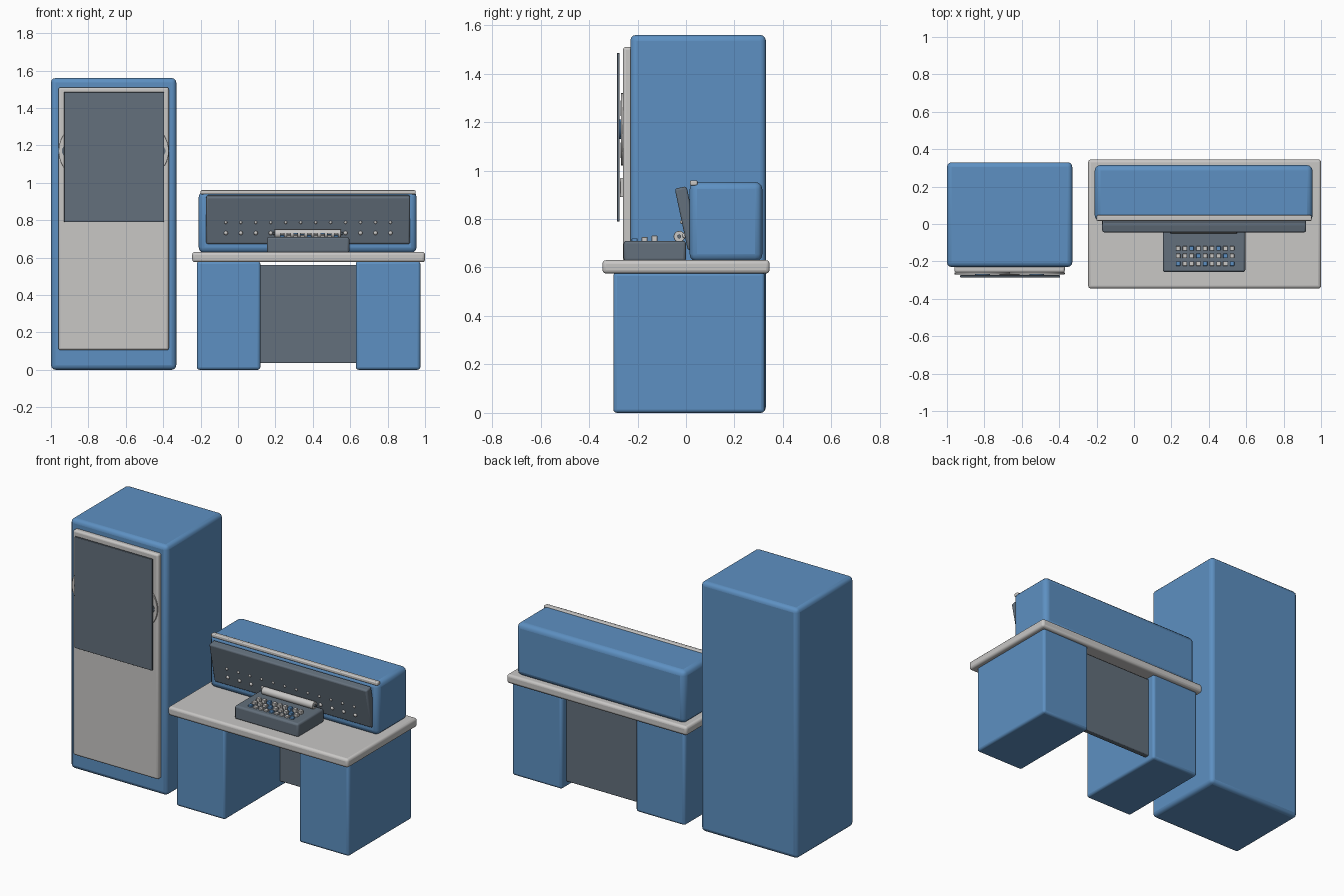
import bpy
import math
from mathutils import Vector

cube = bpy.data.objects.get("Cube")
if cube:
    bpy.data.objects.remove(cube, do_unlink=True)


def material(name, rgb):
    m = bpy.data.materials.new(name)
    m.use_nodes = True
    m.diffuse_color = (*rgb, 1)
    m.node_tree.nodes["Principled BSDF"].inputs["Base Color"].default_value = (*rgb, 1)
    return m


BLUE = material("cabinet blue", (0.11, 0.28, 0.54))
LIGHT = material("light grey", (0.58, 0.57, 0.56))
DARK = material("slate grey", (0.125, 0.16, 0.2))


def finish(ob, name, mat, bevel):
    ob.name = name
    ob.data.materials.append(mat)
    if bevel:
        mod = ob.modifiers.new("rounded edges", 'BEVEL')
        mod.width = bevel
        mod.segments = 3
        mod.limit_method = 'ANGLE'
    bpy.ops.object.shade_smooth_by_angle(angle=math.radians(35))
    return ob


def box(name, x, y, z, mat, bevel=0.0):
    """Rounded box from its extents on each axis."""
    bpy.ops.mesh.primitive_cube_add(size=1, location=[sum(r) / 2 for r in (x, y, z)])
    ob = bpy.context.object
    ob.scale = [r[1] - r[0] for r in (x, y, z)]
    bpy.ops.object.transform_apply(location=False, rotation=False, scale=True)
    return finish(ob, name, mat, bevel)


def rod(name, centre, radius, length, axis, mat, bevel=0.0):
    """Cylinder along x or y."""
    turn = (0, math.pi / 2, 0) if axis == 'x' else (math.pi / 2, 0, 0)
    bpy.ops.mesh.primitive_cylinder_add(vertices=32, radius=radius, depth=length,
                                        location=centre, rotation=turn)
    return finish(bpy.context.object, name, mat, bevel)


# Tall tape cabinet with its door
box("tape_cabinet", (-1, -0.33), (-0.23, 0.33), (0, 1.56), BLUE, 0.025)
box("cabinet_door", (-0.96, -0.37), (-0.26, -0.22), (0.105, 1.51), LIGHT, 0.012)
box("door_window", (-0.93, -0.395), (-0.285, -0.274), (0.79, 1.485), DARK, 0.003)

# Tape reels and head behind the window
for side, x in (("right", -0.81), ("left", -0.52)):
    rod(side + "_reel", (x, -0.264, 1.17), 0.15, 0.01, 'y', LIGHT, 0.002)
    rod(side + "_reel_hub", (x, -0.268, 1.17), 0.04, 0.014, 'y', BLUE, 0.002)
    for k in range(3):
        a = k * math.tau / 3 + (math.pi if x < -0.7 else 0)
        spot = (x + 0.1 * math.cos(a), -0.268, 1.17 + 0.1 * math.sin(a))
        rod(side + "_reel_opening", spot, 0.032, 0.006, 'y', DARK)
box("tape_head", (-0.72, -0.61), (-0.272, -0.255), (0.89, 0.97), LIGHT, 0.004)

# Desk
box("right_pedestal", (-0.22, 0.12), (-0.3, 0.325), (0, 0.58), BLUE, 0.015)
box("left_pedestal", (0.63, 0.975), (-0.3, 0.325), (0, 0.58), BLUE, 0.015)
box("modesty_panel", (0.11, 0.64), (0.245, 0.28), (0.035, 0.56), DARK, 0.005)
box("desk_top", (-0.245, 1), (-0.345, 0.345), (0.575, 0.63), LIGHT, 0.015)

# Console housing with trim
box("console_housing", (-0.21, 0.955), (0.015, 0.315), (0.625, 0.953), BLUE, 0.03)
box("console_trim", (-0.2, 0.95), (0.017, 0.047), (0.938, 0.96), LIGHT, 0.006)

# Leaning control panel and its lamps
panel = box("control_panel", (-0.17, 0.92), (-0.02, 0.03), (0.673, 0.933), DARK, 0.01)
panel.rotation_euler.x = math.radians(12)
rot = panel.rotation_euler.to_matrix()
for row, height, radius in (("upper", -0.01, 0.008), ("lower", -0.068, 0.011)):
    for i in range(12):
        offset = rot @ Vector((0, -0.025, height))
        bpy.ops.mesh.primitive_uv_sphere_add(
            segments=12, ring_count=8, radius=radius,
            location=(-0.065 + 0.08 * i, panel.location.y + offset.y,
                      panel.location.z + offset.z))
        finish(bpy.context.object, row + "_lamp", LIGHT, 0)

# Typewriter body and roller
box("typewriter_body", (0.155, 0.595), (-0.257, 0), (0.625, 0.71), DARK, 0.012)
rod("typewriter_roller", (0.373, -0.028, 0.728), 0.023, 0.355, 'x', LIGHT, 0.003)
rod("roller_axle", (0.373, -0.028, 0.728), 0.008, 0.37, 'x', DARK)

# Keys, every fourth one blue along the diagonals
for row in range(3):
    for col in range(9):
        x, y = 0.236 + 0.036 * col, -0.212 + 0.041 * row
        top = 0.72 + 0.006 * row
        box("key", (x - 0.012, x + 0.012), (y - 0.012, y + 0.012), (0.7, top),
            LIGHT if (row + col) % 4 else BLUE, 0.003)
